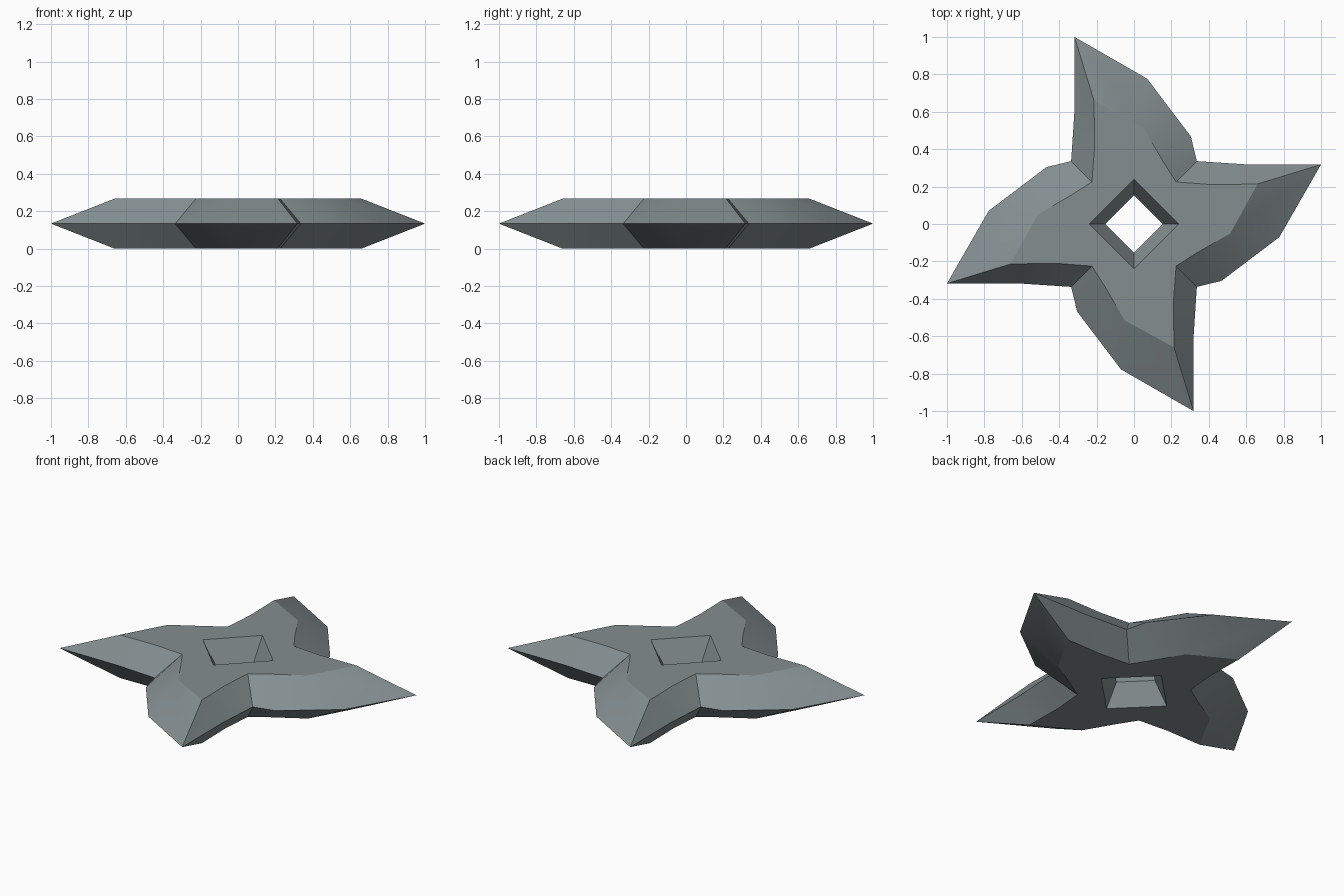
import bpy, bmesh, math

if "Cube" in bpy.data.objects:
    bpy.data.objects.remove(bpy.data.objects["Cube"])

H = 0.267                 # total thickness
M = H / 2                 # height of the cutting edge

# One arm (pointing +y): notch, inner edge, tip, outer edge, shoulder
EDGE = [(-0.336, 0.336), (-0.318, 0.61), (-0.318, 1.0), (0.07, 0.777), (0.304, 0.468)]
FLAT = [(-0.225, 0.225), (-0.21, 0.42), (-0.214, 0.66), (0.05, 0.515), (0.155, 0.335)]
HOLE_WIDE, HOLE_NARROW = 0.24, 0.153

bm = bmesh.new()


def ring(points, z):
    """Repeat the points four times, turning clockwise around z."""
    verts = []
    for k in range(4):
        for x, y in points:
            for _ in range(k):
                x, y = y, -x
            verts.append(bm.verts.new((x, y, z)))
    return verts


def bridge(a, b):
    n = len(a)
    return [bm.faces.new((a[i], a[(i + 1) % n], b[(i + 1) % n], b[i])) for i in range(n)]


def cap(outer, hole):
    """Flat face around the hole: one polygon per arm plus a corner triangle."""
    for k in range(4):
        nxt = outer[(5 * k + 5) % 20]
        bm.faces.new(outer[5 * k:5 * k + 5] + [nxt, hole[k]])
        bm.faces.new((nxt, hole[(k + 1) % 4], hole[k]))


# Rings of the blade and of the diamond hole
edge = ring(EDGE, M)
hole_mid = ring([(0, HOLE_NARROW)], M)
bevels = []
for z in (0, H):
    flat = ring(FLAT, z)
    hole = ring([(0, HOLE_WIDE)], z)
    bevels += bridge(edge, flat)      # sharpened bevel
    bridge(hole, hole_mid)            # funnel wall of the hole
    cap(flat, hole)

bmesh.ops.recalc_face_normals(bm, faces=bm.faces[:])

# Soft shading along the bevels, hard corners elsewhere
for f in bevels:
    f.smooth = True
for e in bm.edges:
    e.smooth = e.calc_face_angle(0) < math.radians(30)

mesh = bpy.data.meshes.new("throwing_star")
bm.to_mesh(mesh)
bm.free()
star = bpy.data.objects.new("throwing_star", mesh)
bpy.context.collection.objects.link(star)

steel = bpy.data.materials.new("grey_steel")
steel.diffuse_color = (0.23, 0.27, 0.28, 1)
steel.use_nodes = True
steel.node_tree.nodes["Principled BSDF"].inputs["Base Color"].default_value = steel.diffuse_color
mesh.materials.append(steel)
